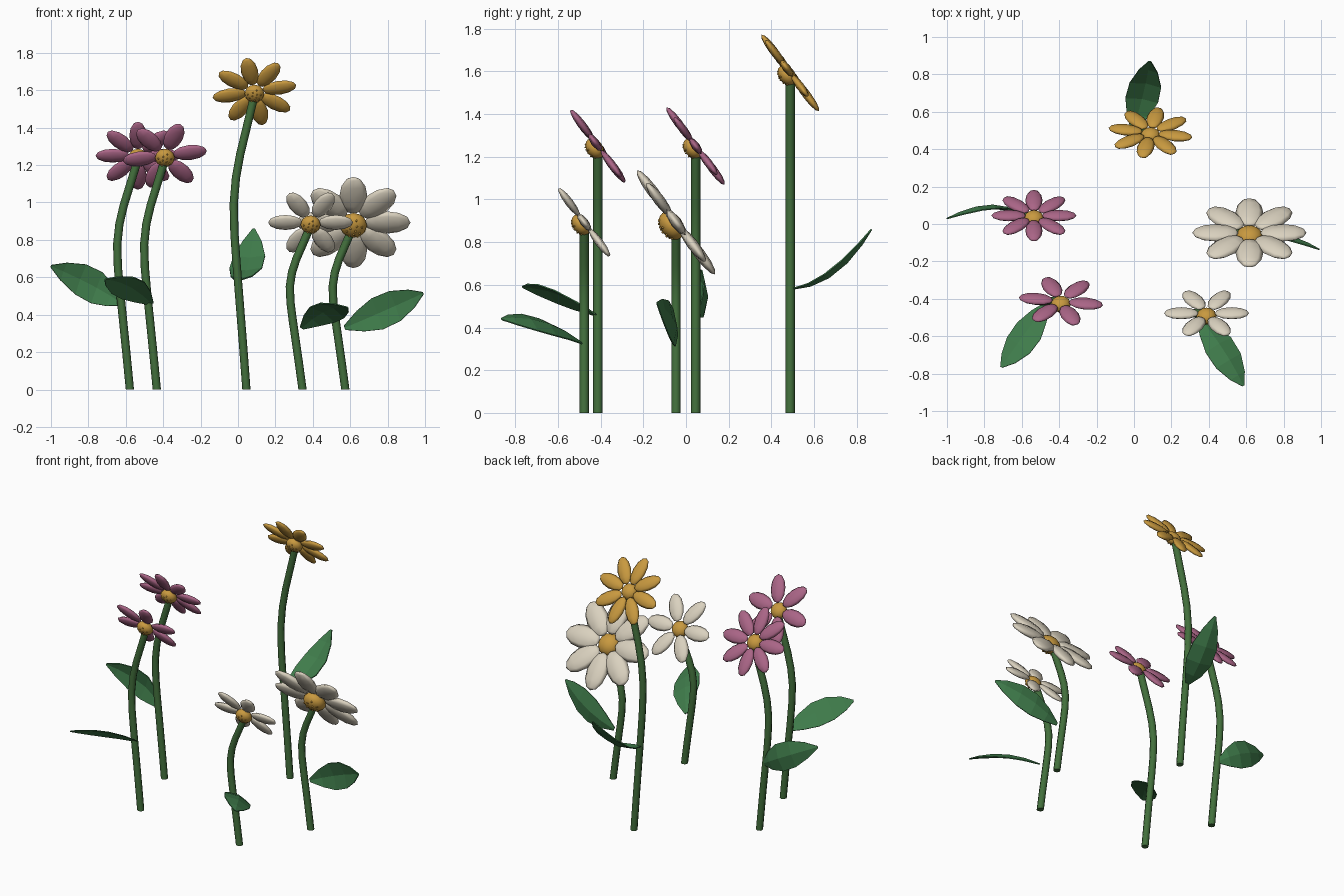
import bpy, bmesh, math
from mathutils import Vector, Matrix

if "Cube" in bpy.data.objects:
    bpy.data.objects.remove(bpy.data.objects["Cube"])


def material(name, rgb):
    m = bpy.data.materials.new(name)
    m.diffuse_color = (*rgb, 1)
    m.use_nodes = True
    m.node_tree.nodes["Principled BSDF"].inputs["Base Color"].default_value = m.diffuse_color
    return m


YELLOW = material("yellow", (0.58, 0.32, 0.05))
PINK = material("pink", (0.40, 0.13, 0.24))
WHITE = material("white", (0.70, 0.64, 0.52))
STEM = material("stem_green", (0.055, 0.16, 0.045))
LEAF = material("leaf_green", (0.05, 0.20, 0.07))
SEED = material("seed_brown", (0.12, 0.06, 0.02))

# Flower heads tilt: right, up and facing axes of the disc
RIGHT = Vector((1, 0, 0))
UP = Vector((0, -0.6, 0.8))
FACE = Vector((0, -0.8, -0.6))


def finish(name, bm, mat, smooth=True):
    bmesh.ops.recalc_face_normals(bm, faces=bm.faces[:])
    me = bpy.data.meshes.new(name)
    bm.to_mesh(me)
    bm.free()
    ob = bpy.data.objects.new(name, me)
    bpy.context.collection.objects.link(ob)
    me.materials.append(mat)
    for p in me.polygons:
        p.use_smooth = smooth
    return ob


def frame(a, b, c, loc):
    m = Matrix((a, b, c)).transposed().to_4x4()
    m.translation = loc
    return m


def petals(name, c, count, start, radius, width, mat):
    bm = bmesh.new()
    half = 0.405 * radius
    for i in range(count):
        a = math.radians(start) + math.tau * i / count
        d = RIGHT * math.cos(a) + UP * math.sin(a)
        side = d.cross(FACE)
        m = frame(side * width / 2, FACE * 0.085 * radius, d * half, c + d * (radius - half))
        bmesh.ops.create_uvsphere(bm, u_segments=8, v_segments=6, radius=1, matrix=m)
    finish(name, bm, mat)


def centre(name, c, r):
    # domed disc
    bm = bmesh.new()
    o = c + FACE * 0.35 * r
    m = frame(RIGHT * r, UP * r, FACE * r * 0.72, o)
    bmesh.ops.create_uvsphere(bm, u_segments=12, v_segments=8, radius=1, matrix=m)
    finish(name + "_centre", bm, YELLOW)
    # seeds in a spiral over the dome
    bm = bmesh.new()
    for i in range(12):
        k = math.sqrt((i + 0.5) / 12) * 0.8
        a = i * 2.39996
        p = m @ Vector((k * math.cos(a), k * math.sin(a), math.sqrt(1 - k * k)))
        bmesh.ops.create_icosphere(bm, subdivisions=1, radius=0.09 * r,
                                   matrix=Matrix.Translation(p))
    finish(name + "_seeds", bm, YELLOW)


# Stem sideways bend as (height fraction, x offset)
BEND = [(0, 0), (.16, -.019), (.32, -.039), (.43, -.053), (.53, -.064), (.63, -.068),
        (.72, -.056), (.8, -.033), (.9, 0.005), (1, .043)]


def stem(name, x, y, height, r=0.022, sides=8):
    pts = [Vector((x + dx, y, f * height)) for f, dx in BEND]
    bm = bmesh.new()
    rings = []
    for i, p in enumerate(pts):
        t = (pts[min(i + 1, len(pts) - 1)] - pts[max(i - 1, 0)]).normalized()
        if i == 0:
            t = Vector((0, 0, 1))
        v = Vector((0, 1, 0))
        u = v.cross(t)
        rings.append([bm.verts.new(p + (u * math.cos(a) + v * math.sin(a)) * r)
                      for a in (math.tau * k / sides for k in range(sides))])
    for A, B in zip(rings, rings[1:]):
        for k in range(sides):
            n = (k + 1) % sides
            bm.faces.new((A[k], A[n], B[n], B[k]))
    bm.faces.new(rings[0])
    bm.faces.new(rings[-1])
    ob = finish(name, bm, STEM)
    for p in ob.data.polygons:
        p.use_smooth = len(p.vertices) == 4


def leaf(name, base, mid, tip, w):
    # folded blade along an arc, w is the direction across the blade
    base, mid, tip, w = map(Vector, (base, mid, tip, w))
    w.normalize()
    ctrl = 2 * mid - (base + tip) / 2
    bm = bmesh.new()
    rows = []
    for t, h in ((0, .012), (.2, .058), (.42, .088), (.65, .085), (.86, .05), (1, .006)):
        p = base * (1 - t) ** 2 + ctrl * 2 * t * (1 - t) + tip * t * t
        d = (ctrl - base) * (1 - t) + (tip - ctrl) * t
        n = w.cross(d).normalized()
        rows.append([bm.verts.new(p + w * h * s + n * 0.2 * h * abs(s)) for s in (-1, 0, 1)])
    for A, B in zip(rows, rows[1:]):
        for k in range(2):
            bm.faces.new((A[k], A[k + 1], B[k + 1], B[k]))
    ob = finish(name, bm, LEAF, smooth=False)
    mod = ob.modifiers.new("thickness", "SOLIDIFY")
    mod.thickness = 0.006
    mod.offset = 0


# name, stem x, y, head height, petals, first angle, radius, petal width, centre radius, colour, leaf
FLOWERS = [
    ("yellow_flower", .045, .488, 1.593, 8, 11, .228, .092, .053, YELLOW,
     ((-.005, .50, .58), (.05, .70, .655), (.085, .87, .86), (1, -.15, 0))),
    ("pink_flower_back", -.578, .045, 1.25, 8, 0, .227, .092, .053, PINK,
     ((-.62, .06, .46), (-.785, .10, .56), (-1, .03, .66), (.35, 0, .94))),
    ("pink_flower_front", -.434, -.413, 1.25, 6, 9, .227, .10, .053, PINK,
     ((-.46, -.42, .46), (-.585, -.59, .555), (-.71, -.765, .59), (.7, -.5, .5))),
    ("white_flower_large", .574, -.047, .893, 8, 0, .305, .148, .073, WHITE,
     ((.57, -.05, .33), (.78, -.05, .42), (.99, -.135, .515), (.35, 0, -.94))),
    ("white_flower_small", .345, -.477, .893, 6, 0, .227, .10, .054, WHITE,
     ((.34, -.49, .33), (.475, -.67, .425), (.585, -.865, .44), (.75, .45, -.45))),
]

for name, x, y, z, count, start, radius, width, cr, mat, lf in FLOWERS:
    head = Vector((x + .043, y, z))
    stem(name + "_stem", x, y, z - 0.02)
    petals(name + "_petals", head, count, start, radius, width, mat)
    centre(name, head, cr)
    leaf(name + "_leaf", *lf)
